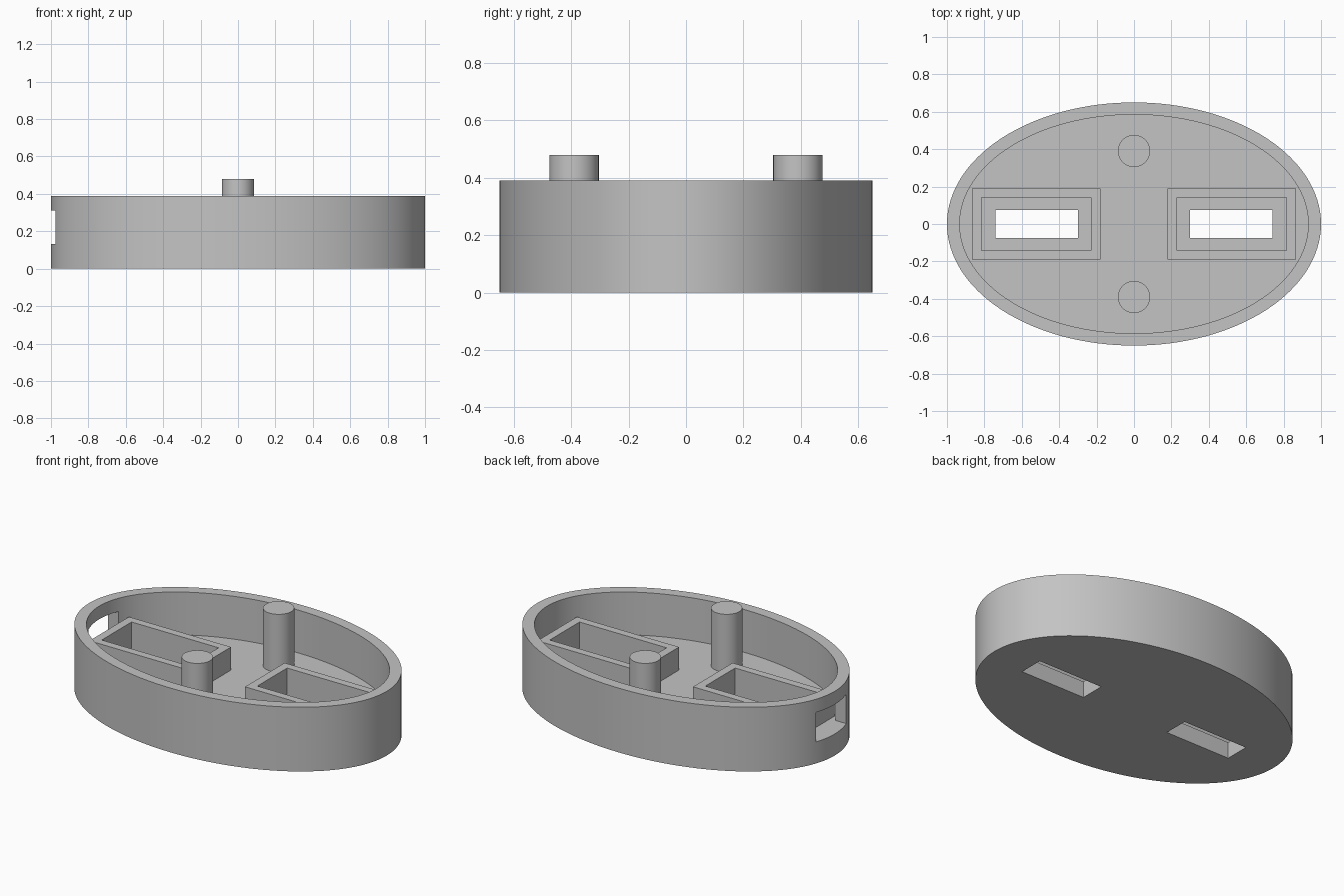
import bpy
import math

# Remove the default cube
cube = bpy.data.objects.get("Cube")
if cube:
    bpy.data.objects.remove(cube, do_unlink=True)

# Single plain material
grey = bpy.data.materials.new("light_grey")
grey.use_nodes = True
GREY = (0.55, 0.55, 0.55, 1)
grey.diffuse_color = GREY
grey.node_tree.nodes["Principled BSDF"].inputs["Base Color"].default_value = GREY

RIM, FLOOR, FRAME_TOP, POCKET, POST_TOP = 0.39, 0.13, 0.27, 0.10, 0.48


def finish(obj, name):
    obj.name = name
    bpy.ops.object.transform_apply(location=True, rotation=True, scale=True)
    obj.data.materials.append(grey)
    return obj


def oval(name, rx, ry, z0, z1, x=0, y=0, sides=128):
    """Upright elliptical cylinder between two heights."""
    bpy.ops.mesh.primitive_cylinder_add(vertices=sides, radius=1, depth=1,
                                        location=(x, y, (z0 + z1) / 2))
    obj = bpy.context.object
    obj.scale = (rx, ry, z1 - z0)
    return finish(obj, name)


def block(name, x0, x1, half_y, z0, z1):
    """Box centred on y = 0."""
    bpy.ops.mesh.primitive_cube_add(size=1, location=((x0 + x1) / 2, 0, (z0 + z1) / 2))
    obj = bpy.context.object
    obj.scale = (abs(x1 - x0), 2 * half_y, z1 - z0)
    return finish(obj, name)


def cut(target, cutter):
    """Subtract the cutter, then discard it."""
    mod = target.modifiers.new("cut", 'BOOLEAN')
    mod.operation = 'DIFFERENCE'
    mod.solver = 'EXACT'
    mod.object = cutter
    bpy.ops.object.select_all(action='DESELECT')
    bpy.context.view_layer.objects.active = target
    target.select_set(True)
    bpy.ops.object.modifier_apply(modifier=mod.name)
    bpy.data.objects.remove(cutter, do_unlink=True)


def smooth(obj):
    bpy.ops.object.select_all(action='DESELECT')
    bpy.context.view_layer.objects.active = obj
    obj.select_set(True)
    bpy.ops.object.shade_smooth_by_angle(angle=math.radians(30))


# Oval tray with hollow interior
tray = oval("oval_tray", 1.0, 0.65, 0, RIM)
cut(tray, oval("cavity_cutter", 0.932, 0.585, FLOOR, RIM + 0.2))

# Opening through the wall at one end
cut(tray, block("opening_cutter", -1.1, -0.86, 0.145, FLOOR + 0.001, 0.31))

# Raised rectangular frames, each with a pocket and a slot through the floor
for side, label in ((-1, "right"), (1, "left")):
    frame = block(label + "_frame", side * 0.18, side * 0.865, 0.19, FLOOR, FRAME_TOP)
    for part in (frame, tray):
        cut(part, block("pocket_cutter", side * 0.23, side * 0.815, 0.143, POCKET, RIM))
    cut(tray, block("slot_cutter", side * 0.30, side * 0.74, 0.076, -0.1, FLOOR + 0.05))

smooth(tray)

# Locating posts rising above the rim
for side, label in ((-1, "front"), (1, "back")):
    smooth(oval(label + "_post", 0.086, 0.086, FLOOR - 0.02, POST_TOP,
                y=side * 0.39, sides=64))
